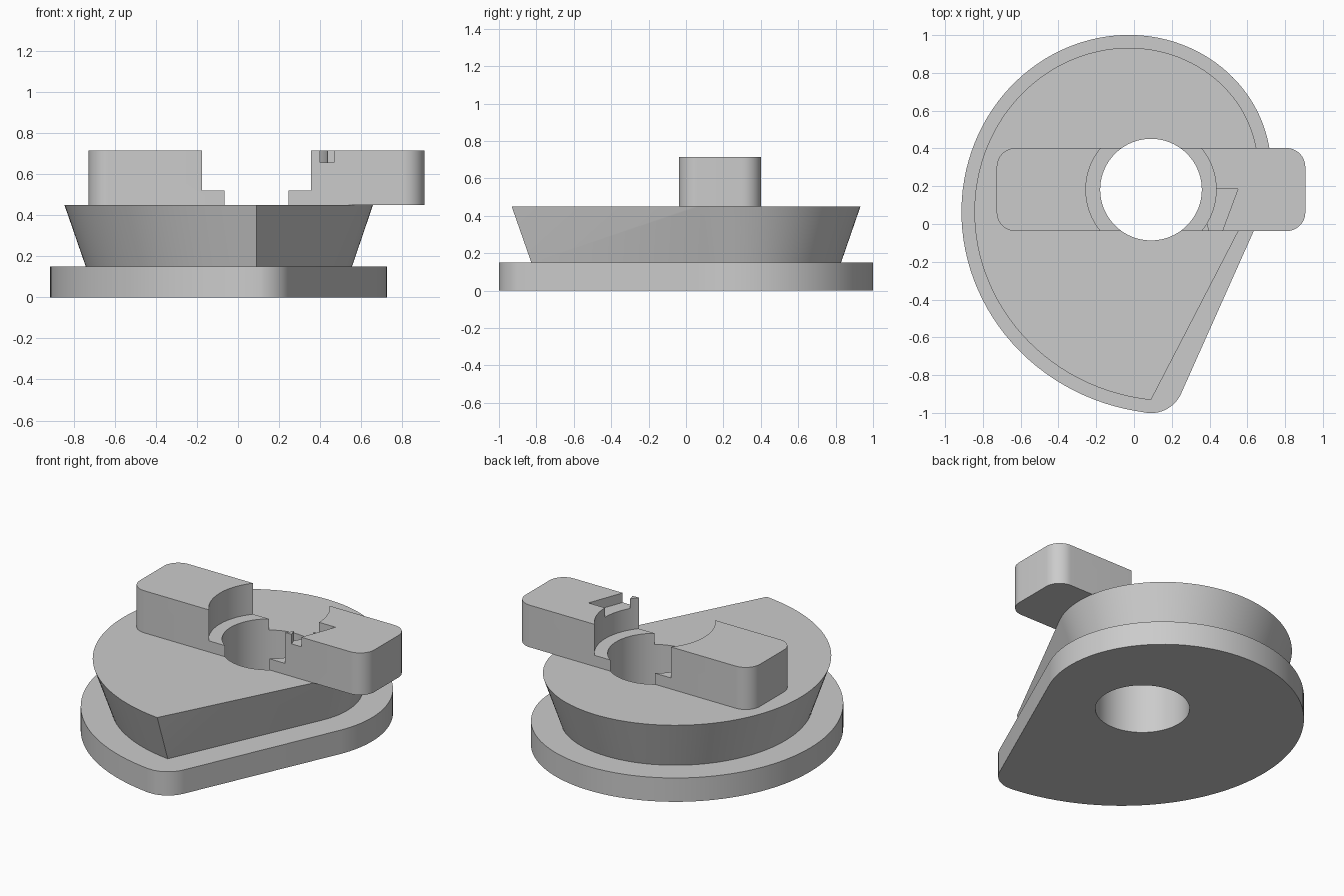
import bpy, bmesh
from math import sin, cos, radians

if "Cube" in bpy.data.objects:
    bpy.data.objects.remove(bpy.data.objects["Cube"], do_unlink=True)

CX, CY = 0.09, 0.182      # axis of the shaft hole

grey = bpy.data.materials.new("plain_grey")
grey.use_nodes = True
grey.diffuse_color = (0.6, 0.6, 0.6, 1)
grey.node_tree.nodes["Principled BSDF"].inputs["Base Color"].default_value = (0.6, 0.6, 0.6, 1)


def circle(x, y, r, n=96):
    return [(x + r * cos(radians(360 * i / n)), y + r * sin(radians(360 * i / n)))
            for i in range(n)]


def spiral(r0):
    """Cam outline whose radius grows evenly with the angle."""
    pts = []
    for a in range(-45, 271, 3):
        r = r0 + 0.00207 * a
        pts.append((CX + r * cos(radians(a)), CY + r * sin(radians(a))))
    return pts


def hull(name, lower, z0, upper, z1):
    """Convex solid between a lower and an upper outline."""
    bm = bmesh.new()
    for outline, z in ((lower, z0), (upper, z1)):
        for x, y in outline:
            bm.verts.new((x, y, z))
    bmesh.ops.convex_hull(bm, input=bm.verts[:])
    bmesh.ops.delete(bm, geom=[v for v in bm.verts if not v.link_faces], context='VERTS')
    bmesh.ops.dissolve_limit(bm, angle_limit=0.001, verts=bm.verts[:], edges=bm.edges[:])
    bmesh.ops.recalc_face_normals(bm, faces=bm.faces[:])
    mesh = bpy.data.meshes.new(name)
    bm.to_mesh(mesh)
    bm.free()
    obj = bpy.data.objects.new(name, mesh)
    bpy.context.collection.objects.link(obj)
    mesh.materials.append(grey)
    return obj


def select(obj):
    bpy.ops.object.select_all(action='DESELECT')
    obj.select_set(True)
    bpy.context.view_layer.objects.active = obj


def cut(obj, outline, z0, z1):
    cutter = hull("cutter", outline, z0, outline, z1)
    cutter.hide_render = True
    mod = obj.modifiers.new("cut", 'BOOLEAN')
    mod.operation = 'DIFFERENCE'
    mod.solver = 'EXACT'
    mod.object = cutter
    select(obj)
    bpy.ops.object.modifier_apply(modifier=mod.name)
    bpy.data.objects.remove(cutter, do_unlink=True)


# Base flange: cam outline with a rounded tip
flange = spiral(0.624) + circle(CX, -0.826, 0.175)
flange = [p for p in flange if p[1] > -1.0005]
base = hull("base_flange", flange, 0, flange, 0.15)

# Flared cam body with a sharp tip
body = hull("cam_body", spiral(0.45), 0.15, spiral(0.555), 0.45)

# Cross bar with rounded corners
corners = []
for sx in (-1, 1):
    for sy in (-1, 1):
        corners += circle(CX + sx * 0.717, CY + sy * 0.12, 0.1, 48)
bar = hull("cross_bar", corners, 0.45, corners, 0.715)

# Shaft hole through every part
for part in (base, body, bar):
    cut(part, circle(CX, CY, 0.269), -0.1, 1)

# Counterbore and shallow slanted slot in the bar
cut(bar, circle(CX, CY, 0.345), 0.52, 1)
cut(bar, [(0.33, 0.185), (0.55, 0.185), (0.459, -0.06), (0.406, -0.06)], 0.655, 1)

for part in (base, body, bar):
    select(part)
    bpy.ops.object.shade_smooth_by_angle(angle=radians(25))
